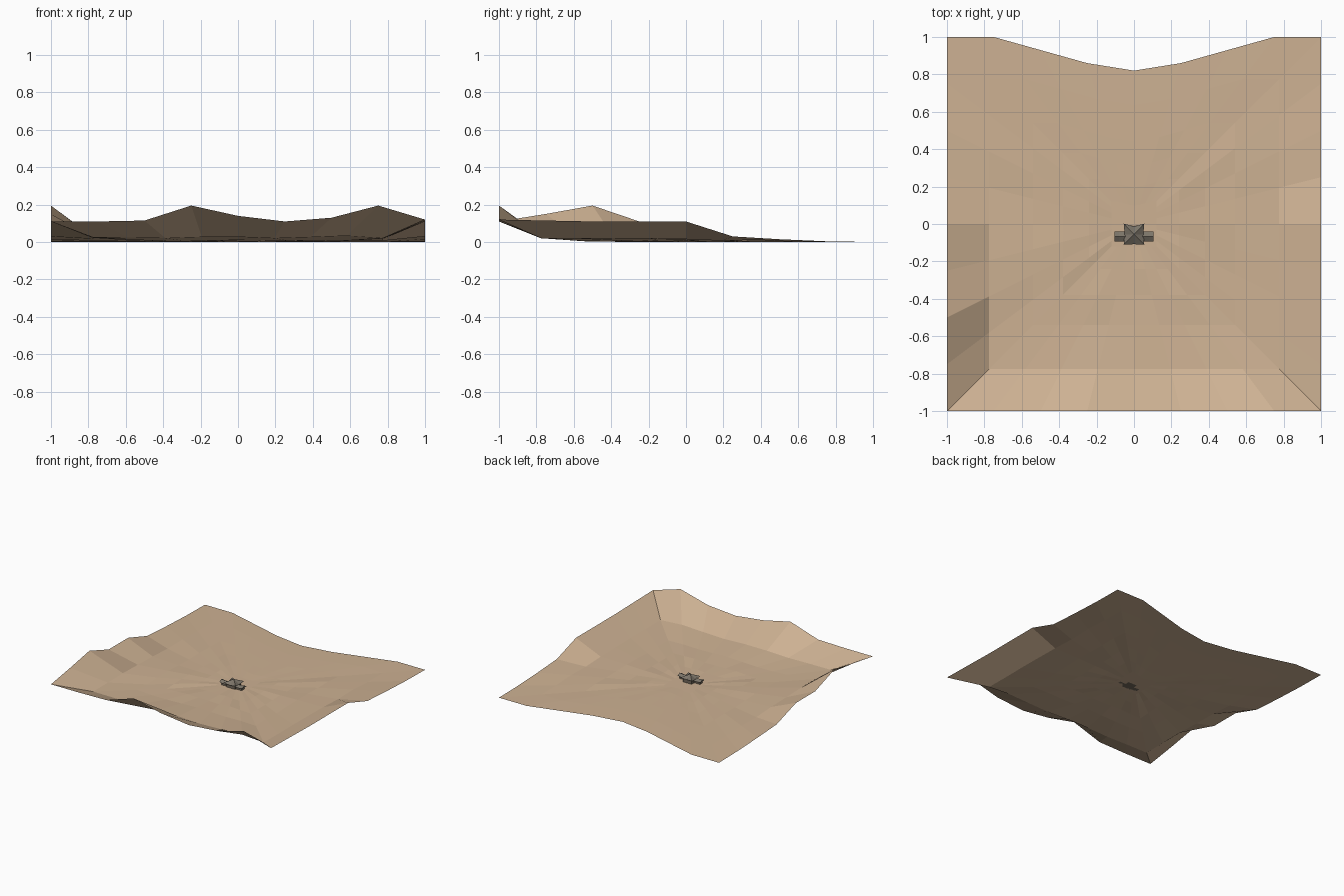
import bpy, bmesh, random
from mathutils import Matrix

if "Cube" in bpy.data.objects:
    bpy.data.objects.remove(bpy.data.objects["Cube"])

random.seed(4)


def material(name, rgb):
    m = bpy.data.materials.new(name)
    m.diffuse_color = (*rgb, 1)
    m.use_nodes = True
    m.node_tree.nodes["Principled BSDF"].inputs["Base Color"].default_value = m.diffuse_color
    return m


SAND = material("sand", (0.61, 0.44, 0.29))
STONE = material("weathered stone", (0.17, 0.14, 0.105))
ROOF = material("grey roof", (0.20, 0.175, 0.14))


def finish(bm, name, mat, fix_normals=True):
    if fix_normals:
        bmesh.ops.recalc_face_normals(bm, faces=bm.faces)
    me = bpy.data.meshes.new(name)
    bm.to_mesh(me)
    bm.free()
    me.materials.append(mat)
    ob = bpy.data.objects.new(name, me)
    bpy.context.collection.objects.link(ob)
    return ob


# --- desert floor: square rings shrinking to the middle, raised at front and sides
STEPS = [-1 + 0.25 * i for i in range(9)]
front_z = [0.11, 0.11, 0.115, 0.195, 0.14, 0.11, 0.13, 0.195, 0.12]
right_z = [0.12, 0.115, 0.11, 0.11, 0.11, 0.03, 0.015, 0.004, 0]
left_z = [0.11, 0.15, 0.195, 0.11, 0.11, 0.03, 0.015, 0.004, 0]
back_y = [1, 1, 0.93, 0.86, 0.82, 0.86, 0.93, 1, 1]

edge = [(x, -1, z) for x, z in zip(STEPS, front_z)][:-1]
edge += [(1, y, z) for y, z in zip(STEPS, right_z)][:-1]
edge += [(x, y, 0) for x, y in zip(STEPS[::-1], back_y)][:-1]
edge += [(-1, y, z) for y, z in zip(STEPS[::-1], left_z[::-1])][:-1]

bm = bmesh.new()
rings = []
for r, lift, rough in ((1, 1, 0), (0.775, 0.12, 0.012), (0.54, 0.03, 0.010),
                       (0.38, 0.01, 0.010), (0.24, 0, 0.008), (0.12, 0, 0)):
    ring = []
    for x, y, z in edge:
        bump = random.random() * rough * (1 if y < 0.8 else 0.3)
        ring.append(bm.verts.new((x * r, y * r, z * lift + bump)))
    rings.append(ring)
n = len(edge)
for a, b in zip(rings, rings[1:]):
    for i in range(n):
        j = (i + 1) % n
        bm.faces.new((a[i], a[j], b[j], b[i]))
hub = bm.verts.new((0, 0, 0))
for i in range(n):
    bm.faces.new((rings[-1][i], rings[-1][(i + 1) % n], hub))
finish(bm, "desert_floor", SAND, False)

CY = -0.055


def box(name, cx, cy, sx, sy, z0, z1):
    bm = bmesh.new()
    bmesh.ops.create_cube(bm, size=1, matrix=Matrix.Translation((cx, cy, (z0 + z1) / 2))
                          @ Matrix.Diagonal((sx, sy, z1 - z0, 1)))
    return finish(bm, name, STONE)


# --- pavilion walls and side wings
box("pavilion_walls", 0, CY, 0.08, 0.08, 0, 0.031)
for side, label in ((-1, "left"), (1, "right")):
    box(label + "_wing_walls", side * 0.065, -0.067, 0.055, 0.036, 0, 0.02)
    # gabled wing roof with raised ends
    bm = bmesh.new()
    sections = []
    for x, h in ((0.035, 0), (0.08, 0), (0.104, 0.004)):
        sections.append([bm.verts.new((side * x, -0.067 + dy, z + h))
                         for dy, z in ((-0.027, 0.019), (0, 0.034), (0.027, 0.019))])
    for a, b in zip(sections, sections[1:]):
        for i in range(3):
            j = (i + 1) % 3
            bm.faces.new((a[i], a[j], b[j], b[i]))
    bm.faces.new(sections[0])
    bm.faces.new(sections[-1])
    finish(bm, label + "_wing_roof", ROOF)

# --- hipped main roof with upturned corners
bm = bmesh.new()
outline = [(-0.055, -0.055, 0.036), (0, -0.053, 0.028), (0.055, -0.055, 0.036),
           (0.05, 0, 0.028), (0.055, 0.057, 0.036), (0, 0.042, 0.028),
           (-0.055, 0.057, 0.036), (-0.05, 0, 0.028)]
rim = [bm.verts.new((x, CY + y, z)) for x, y, z in outline]
apex = bm.verts.new((0, CY, 0.06))
under = bm.verts.new((0, CY, 0.027))
for i in range(8):
    j = (i + 1) % 8
    bm.faces.new((rim[i], rim[j], apex))
    bm.faces.new((rim[j], rim[i], under))
finish(bm, "main_roof", ROOF)
